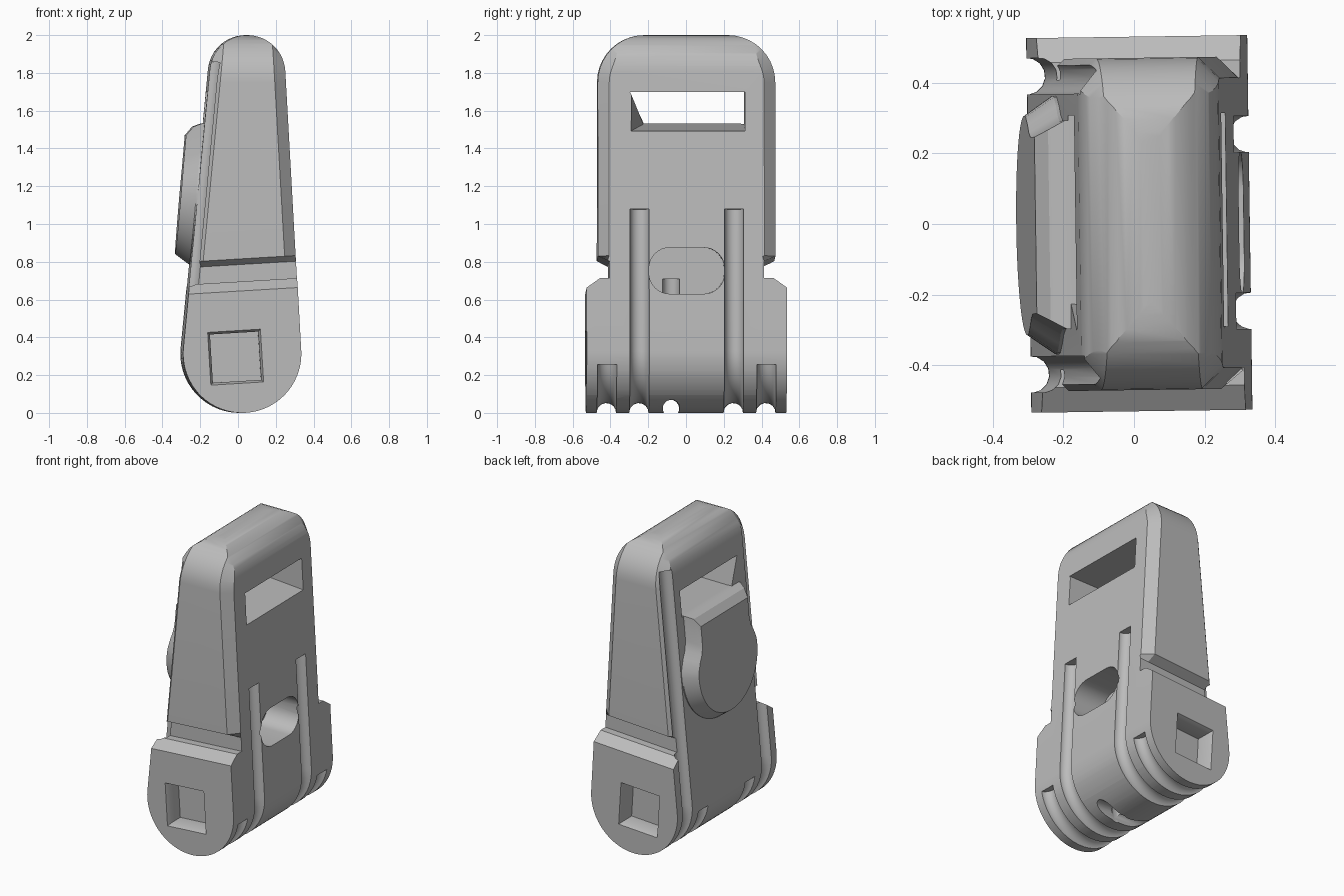
import bpy, bmesh
from math import sin, cos, atan2, acos, pi, hypot, radians

cube = bpy.data.objects.get("Cube")
if cube:
    bpy.data.objects.remove(cube, do_unlink=True)

grey = bpy.data.materials.new("plain grey")
grey.use_nodes = True
colour = (0.5, 0.5, 0.5, 1)
grey.diffuse_color = colour
grey.node_tree.nodes["Principled BSDF"].inputs["Base Color"].default_value = colour


def loft(name, rings):
    """Solid skinned through rings with equal point counts."""
    bm = bmesh.new()
    loops = [[bm.verts.new(p) for p in ring] for ring in rings]
    n = len(loops[0])
    for a, b in zip(loops, loops[1:]):
        for i in range(n):
            j = (i + 1) % n
            bm.faces.new((a[i], a[j], b[j], b[i]))
    bm.faces.new(loops[0])
    bm.faces.new(loops[-1])
    bmesh.ops.recalc_face_normals(bm, faces=bm.faces)
    mesh = bpy.data.meshes.new(name)
    bm.to_mesh(mesh)
    bm.free()
    mesh.materials.append(grey)
    ob = bpy.data.objects.new(name, mesh)
    bpy.context.collection.objects.link(ob)
    return ob


def combine(target, tool, operation):
    """Apply a boolean and discard the tool."""
    tool.hide_render = True
    mod = target.modifiers.new("cut", "BOOLEAN")
    mod.operation = operation
    mod.solver = "EXACT"
    mod.object = tool
    bpy.context.view_layer.objects.active = target
    bpy.ops.object.modifier_apply(modifier=mod.name)
    bpy.data.objects.remove(tool, do_unlink=True)


def arc(cx, cy, r, a0, a1, n):
    return [(cx + r * cos(a0 + (a1 - a0) * i / n), cy + r * sin(a0 + (a1 - a0) * i / n))
            for i in range(n + 1)]


def mirrored(half):
    """Close a half outline across y = 0."""
    return half + [(-y, z) for y, z in reversed(half)]


# Side profile: two circles joined by tangent lines
x0, z0, r0 = 0.015, 0.313, 0.313
x1, z1, r1 = 0.045, 1.8, 0.2
axis = atan2(z1 - z0, x1 - x0)
spread = acos((r0 - r1) / hypot(x1 - x0, z1 - z0))
a_right, a_left = axis - spread, axis + spread


def side_x(angle, z):
    """x of the tangent line on one side at height z."""
    xa, za = x0 + r0 * cos(angle), z0 + r0 * sin(angle)
    xb, zb = x1 + r1 * cos(angle), z1 + r1 * sin(angle)
    return xa + (xb - xa) * (z - za) / (zb - za)


profile = arc(x1, z1, r1, a_right, a_left, 24) + arc(x0, z0, r0, a_left, a_right + 2 * pi, 36)
envelope = loft("envelope", [[(x, y, z) for x, z in profile] for y in (-0.7, 0.7)])

# Tall upper body with chamfered edges and a narrow neck
TILT = 0.06


def upper_ring(angle, inward, inset):
    half = [(0.41, 0.5), (0.41, 0.785), (0.47 - inset, 0.815)]
    half += arc(0.22, 1.75, 0.25 - inset, 0, pi / 2, 10)
    ring = []
    for y, z in mirrored(half):
        x = side_x(angle, z) + inward
        ring.append((x, y, z + TILT * x if z < 1 else z))
    return ring


body = loft("body", [upper_ring(a_left, -0.01, 0.07), upper_ring(a_left, 0.06, 0),
                     upper_ring(a_right, -0.06, 0), upper_ring(a_right, 0.01, 0.07)])

# Wide lower block with sloping shoulders
block_half = [(0.53, -0.2), (0.53, 0.645), (0.46, 0.695)]
block = loft("block", [[(x, y, z + TILT * x) for y, z in mirrored(block_half)]
                       for x in (-0.6, 0.6)])
combine(body, block, "UNION")
combine(body, envelope, "INTERSECT")


# Cord grooves wrapped round the bottom
def groove(y, right_z, left_z, r=0.052):
    path = []
    steps = 28
    a_end = a_left - 2 * pi
    for i in range(steps + 1):
        a = a_right + (a_end - a_right) * i / steps
        x, z = x0 + r0 * cos(a), z0 + r0 * sin(a)
        if z < (right_z if cos(a) > 0 else left_z):
            path.append((x, z, a))
    if right_z > 0.4:
        path.insert(0, (side_x(a_right, right_z), right_z, a_right))
    if left_z > 0.4:
        path.append((side_x(a_left, left_z), left_z, a_left))
    rings = []
    for x, z, a in path:
        rings.append([(x + h * cos(a), y + w, z + h * sin(a)) for w, h in
                      arc(0, 0, r, 0.1, 0.1 + 2 * pi * 13 / 14, 13)])
    return loft("groove", rings)


for s in (-1, 1):
    combine(body, groove(s * 0.422, 0.27, 1.86), "DIFFERENCE")
    combine(body, groove(s * 0.25, 1.08, 0.27), "DIFFERENCE")

# Square sockets in both ends
for s in (-1, 1):
    rings = []
    for y, half in ((0.56, 0.152), (0.50, 0.128), (0.41, 0.128)):
        t = radians(3.5)
        rings.append([(-0.02 + half * (u * cos(t) - v * sin(t)), s * y,
                       0.295 + half * (u * sin(t) + v * cos(t)))
                      for u, v in ((-1, -1), (1, -1), (1, 1), (-1, 1))])
    combine(body, loft("socket", rings), "DIFFERENCE")

# Strap slot through the top
slot_right = [(-0.3, 1.49), (0.31, 1.49), (0.31, 1.7), (-0.3, 1.7)]
slot_left = [(-0.22, 1.53), (0.31, 1.53), (0.31, 1.7), (-0.3, 1.7)]
combine(body, loft("slot", [[(0.3, y, z) for y, z in slot_right],
                            [(-0.2, y, z) for y, z in slot_left]]), "DIFFERENCE")

# Oval pocket
oval = mirrored(arc(0.09, 0.74, 0.11, -pi / 2, 0, 8) + arc(0.09, 0.765, 0.11, 0, pi / 2, 8))
combine(body, loft("pocket", [[(x, y, z) for y, z in oval] for x in (0.08, 0.6)]), "DIFFERENCE")

# Cord hole from the pocket to a notch underneath
circle = arc(0, 0, 0.045, 0.1, 0.1 + 2 * pi * 15 / 16, 15)
combine(body, loft("cord_hole", [[(x + u, v - 0.08, z) for u, v in circle]
                                 for x, z in ((0.04, -0.1), (0.08, 0.71))]), "DIFFERENCE")
combine(body, loft("notch", [[(x, u - 0.08, v + 0.025) for u, v in circle]
                             for x in (-0.5, 0.5)]), "DIFFERENCE")

# Raised button with a round lower end
button_half = arc(0, 1.15, 0.31, -pi / 2 + 0.08, radians(8), 14)
button_half += [(0.285, 1.25), (0.262, 1.29), (0.25, 1.34), (0.25, 1.47)]


def button_ring(depth, grow, lift):
    ring = []
    for y, z in mirrored(button_half):
        top = lift if z > 1.46 else 0
        z = 1.15 + (z - 1.15) * grow + top
        ring.append((-0.335 + 0.087 * (z - 0.82) + depth, y * grow, z))
    return ring


button = loft("button", [button_ring(0, 1, 0), button_ring(0.035, 1.08, 0.02),
                         button_ring(0.08, 1.18, 0.005), button_ring(0.12, 1.18, 0)])

for ob in (body, button):
    ob.rotation_euler.z = 0.014
    bpy.ops.object.select_all(action="DESELECT")
    ob.select_set(True)
    bpy.context.view_layer.objects.active = ob
    bpy.ops.object.shade_smooth_by_angle(angle=radians(28))
